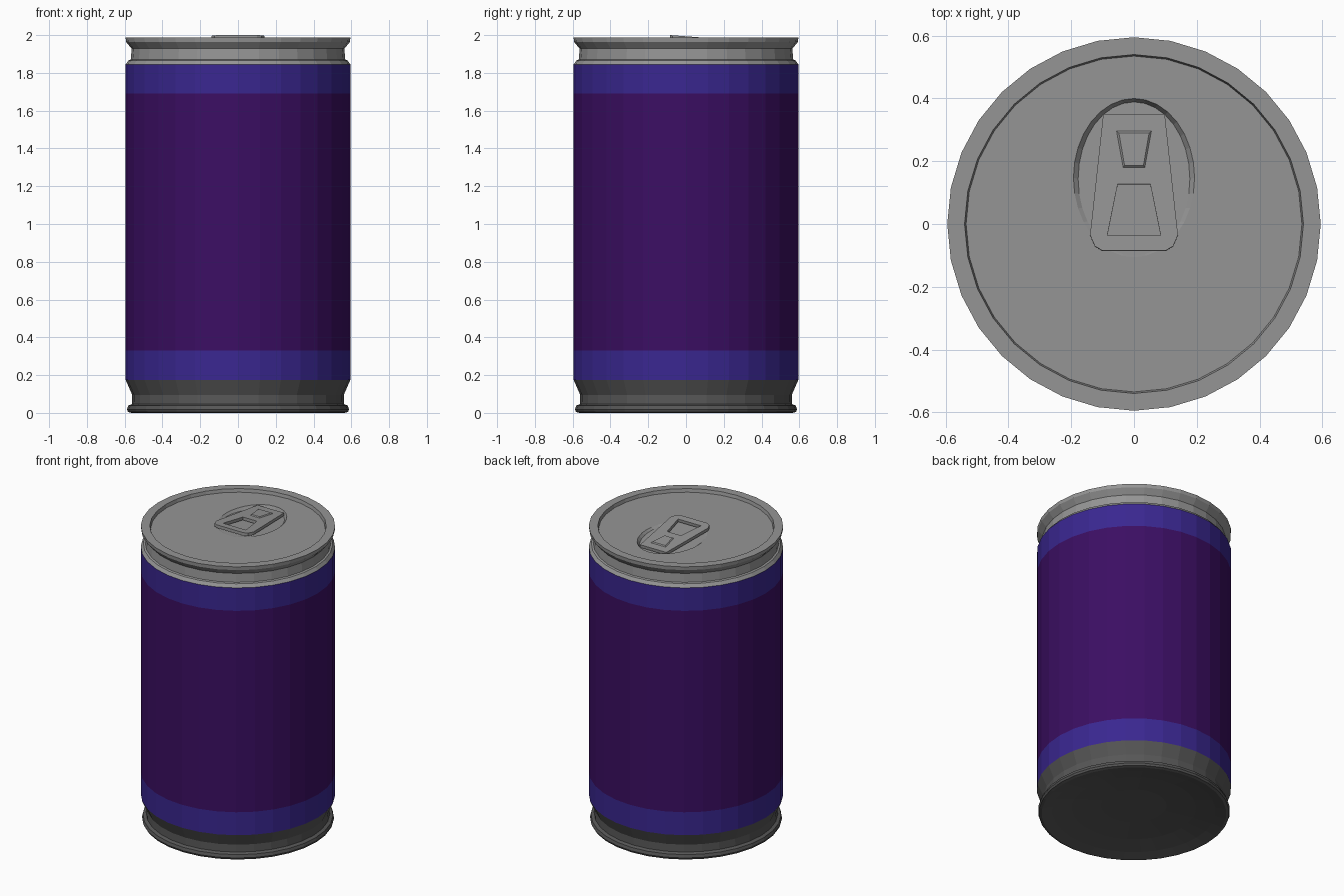
import bpy, bmesh, math

if "Cube" in bpy.data.objects:
    bpy.data.objects.remove(bpy.data.objects["Cube"])

SIDES = 32


def material(name, rgb):
    m = bpy.data.materials.new(name)
    m.diffuse_color = (*rgb, 1)
    m.use_nodes = True
    m.node_tree.nodes["Principled BSDF"].inputs["Base Color"].default_value = m.diffuse_color
    return m


LIGHT = material("light metal", (0.30, 0.30, 0.30))
DARK = material("dark metal", (0.095, 0.095, 0.095))
PURPLE = material("purple", (0.044, 0.0045, 0.125))
BLUE = material("blue", (0.042, 0.020, 0.28))


def finish(bm, name, mats):
    me = bpy.data.meshes.new(name)
    bm.to_mesh(me)
    bm.free()
    for m in mats:
        me.materials.append(m)
    ob = bpy.data.objects.new(name, me)
    bpy.context.collection.objects.link(ob)
    return ob


def ring(bm, rx, ry, cy, height):
    """Closed oval of vertices; height is a function of y."""
    out = []
    for i in range(SIDES):
        a = 2 * math.pi * i / SIDES
        y = cy + ry * math.sin(a)
        out.append(bm.verts.new((rx * math.cos(a), y, height(y))))
    return out


def bridge(bm, rings):
    for a, b in zip(rings, rings[1:]):
        for i in range(SIDES):
            j = (i + 1) % SIDES
            bm.faces.new((a[i], a[j], b[j], b[i]))


def lathe(bm, profile):
    rings = [ring(bm, r, r, 0, lambda y, z=z: z) for r, z in profile]
    bridge(bm, rings)
    return rings


# Base: domed underside, foot rim and taper up to the label
bm = bmesh.new()
rings = lathe(bm, [(0.20, 0.055), (0.38, 0.038), (0.50, 0.016), (0.565, 0.0),
                   (0.582, 0.005), (0.588, 0.018), (0.582, 0.038),
                   (0.562, 0.046), (0.56, 0.095), (0.595, 0.175)])
bm.faces.new(rings[0][::-1])
finish(bm, "can_base", [DARK])

# Body: purple label with a blue band at each end
bm = bmesh.new()
lathe(bm, [(0.595, 0.175), (0.595, 0.33), (0.595, 1.69), (0.595, 1.845)])
for f in bm.faces:
    z = f.calc_center_median().z
    f.material_index = 0 if 0.33 < z < 1.69 else 1
finish(bm, "can_body", [PURPLE, BLUE])

# Lid: neck, flared rim, sunken top with a sloping oval dish
LID_Z = 1.965
bm = bmesh.new()
rings = lathe(bm, [(0.595, 1.845), (0.58, 1.866), (0.568, 1.87), (0.563, 1.928),
                   (0.593, 1.964), (0.595, 1.987), (0.54, 1.987), (0.535, LID_Z)])
dish_edge = ring(bm, 0.193, 0.253, 0.147, lambda y: LID_Z)
dish_floor = ring(bm, 0.178, 0.245, 0.144,
                  lambda y: LID_Z - 0.026 * (y + 0.105) / 0.5)
bridge(bm, [rings[-1], dish_edge, dish_floor])
bm.faces.new(dish_floor)
finish(bm, "can_lid", [LIGHT])


# Pull tab: tilted plate with a finger hole
def tab_z(y):
    return 2.0 - 0.075 * (y + 0.085)


def loop(bm, pts, lift=0.0):
    vs = [bm.verts.new((x, y, tab_z(y) + lift)) for x, y in pts]
    es = [bm.edges.new((vs[i], vs[(i + 1) % len(vs)])) for i in range(len(vs))]
    return vs, es


def mirrored(half):
    return half + [(-x, y) for x, y in reversed(half)]


bm = bmesh.new()
_, outer = loop(bm, mirrored([(0.10, -0.085), (0.125, -0.07), (0.14, -0.035),
                              (0.098, 0.35)]))
_, hole = loop(bm, mirrored([(0.085, -0.037), (0.052, 0.127)]))
bmesh.ops.triangle_fill(bm, use_beauty=True, edges=outer + hole)
for f in bm.faces:
    f.normal_update()
    if f.normal.z < 0:
        f.normal_flip()
tab = finish(bm, "pull_tab", [LIGHT])
mod = tab.modifiers.new("thickness", "SOLIDIFY")
mod.thickness = 0.02
mod.offset = -1

# Rivet pad: low raised wedge on the tab
bm = bmesh.new()
low, _ = loop(bm, mirrored([(0.036, 0.178), (0.058, 0.298)]), -0.002)
high, _ = loop(bm, mirrored([(0.030, 0.186), (0.048, 0.290)]), 0.006)
for i in range(4):
    j = (i + 1) % 4
    bm.faces.new((low[i], low[j], high[j], high[i]))
bm.faces.new(high)
finish(bm, "rivet_pad", [LIGHT])
